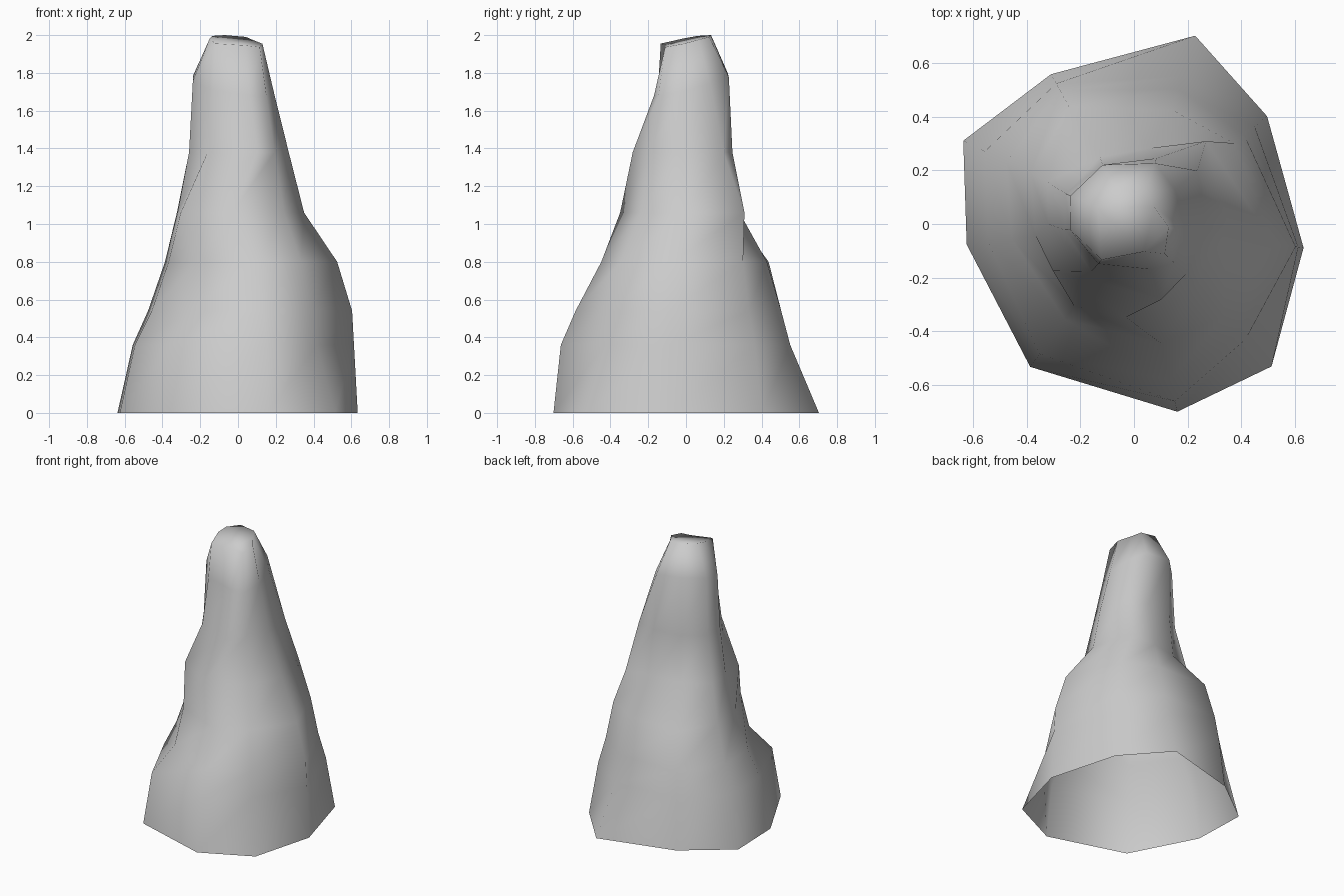
import bpy
import bmesh
from math import radians, cos, sin
from mathutils import Vector

default_cube = bpy.data.objects.get("Cube")
if default_cube:
    bpy.data.objects.remove(default_cube, do_unlink=True)


def make_material(name, colour):
    material = bpy.data.materials.new(name)
    material.use_nodes = True
    material.diffuse_color = colour
    shader = material.node_tree.nodes["Principled BSDF"]
    shader.inputs["Base Color"].default_value = colour
    return material


# Nine uneven ridges run clockwise around the spire, twisting at the shoulder
MOUND = [72, 39, -8, -46, -77, -126, -173, 154, 119]
SHOULDER = [78, 49, 0, -44, -95, -150, 180, 154, 117]
NECK = [71, 40, -6, -44, -70, -132, -175, 156, 118]

# Each level gives the ridge angles, a height, the slope towards the back,
# and every ridge's distance from the axis in hundredths
LEVELS = [
    (MOUND, 0, 0, [74, 64, 64, 74, 72, 66, 63, 71, 64]),
    (MOUND, 36, 0, [58, 58, 62, 60, 68, 60, 55, 62, 60]),
    (MOUND, 54, 0, [53, 53, 61, 56, 60, 44, 46, 53, 57]),
    (MOUND, 80, 0, [45, 48, 53, 48, 46, 38, 37, 43, 50]),
    (SHOULDER, 106, 0, [29, 41, 35, 34, 35, 35, 32, 36, 28]),
    (NECK, 138, 0, [26, 31, 27, 27, 30, 24, 26, 28, 25]),
    (NECK, 173, 0.25, [24, 20, 19, 21, 18, 20, 24, 26, 25]),
    (NECK, 197, 0.2, [13, 10, 13, 16, 11, 18, 15, 15, 15]),
]


def ring_points(angles, height, slope, radii):
    points = []
    for angle, radius in zip(angles, radii):
        direction = Vector((cos(radians(angle)), sin(radians(angle)), 0))
        point = direction * radius / 100
        # Sloping levels also drop a little towards the left
        point.z = min(2, height / 100 + slope * (point.y - point.x / 2))
        points.append(point)
    return points


def build_spire(name, material):
    bm = bmesh.new()
    rings = []
    for level in LEVELS:
        rings.append([bm.verts.new(p) for p in ring_points(*level)])

    # Skin neighbouring rings, leaving the underside open
    count = len(MOUND)
    for lower, upper in zip(rings, rings[1:]):
        for i in range(count):
            j = (i + 1) % count
            bm.faces.new((lower[j], lower[i], upper[i], upper[j]))

    # Close the blunt tip, reversing the clockwise order so it faces up
    bm.faces.new(rings[-1][::-1])
    for face in bm.faces:
        face.smooth = True

    mesh = bpy.data.meshes.new(name)
    bm.to_mesh(mesh)
    bm.free()
    mesh.materials.append(material)
    spire = bpy.data.objects.new(name, mesh)
    bpy.context.collection.objects.link(spire)
    return spire


stone_grey = make_material("stone_grey", (0.6, 0.6, 0.6, 1))
build_spire("rock_spire", stone_grey)
